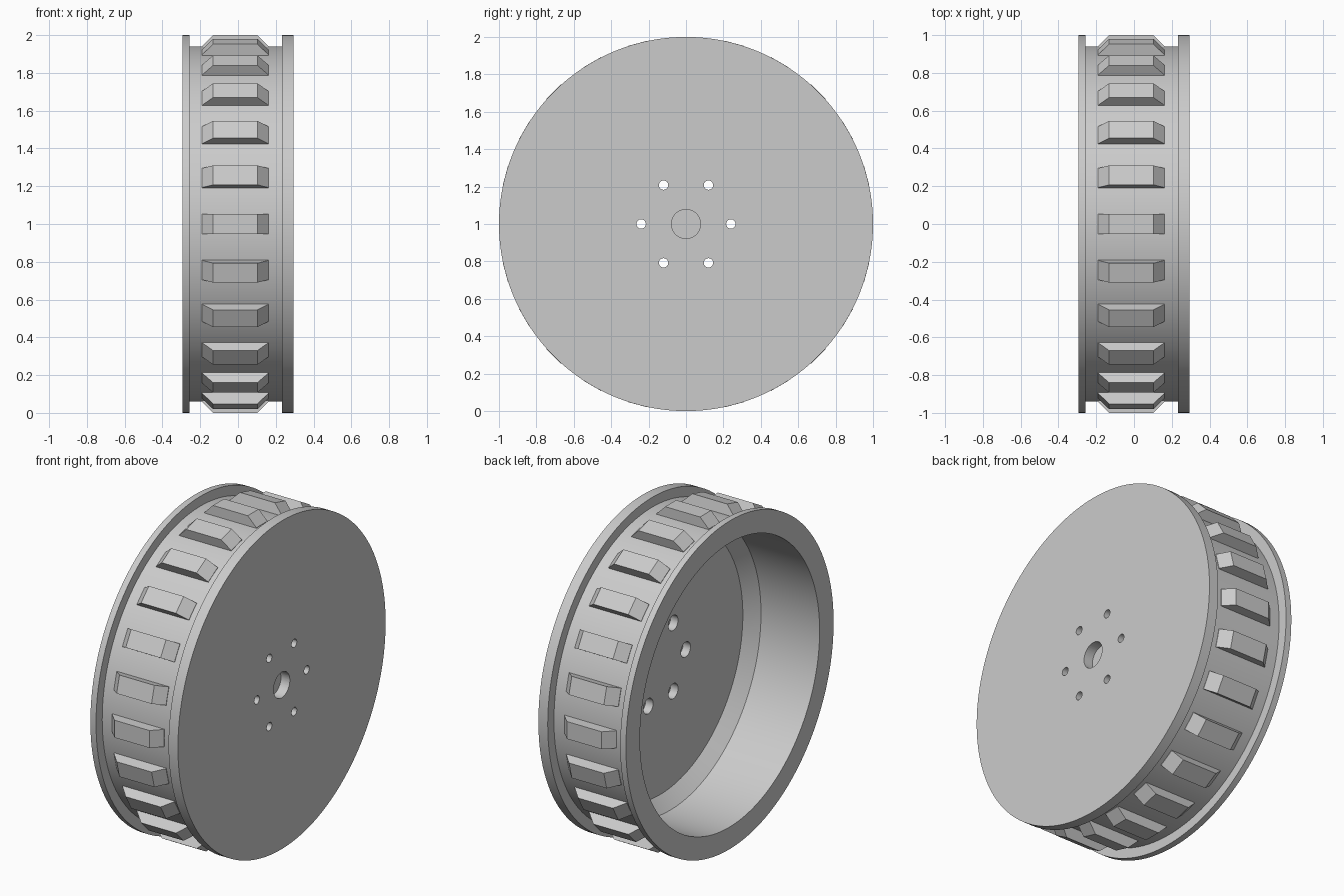
import bpy, bmesh, math
from mathutils import Matrix, Vector

cube = bpy.data.objects.get("Cube")
if cube:
    bpy.data.objects.remove(cube)

grey = bpy.data.materials.new("plain grey")
grey.use_nodes = True
colour = (0.6, 0.6, 0.6, 1)
grey.diffuse_color = colour
grey.node_tree.nodes["Principled BSDF"].inputs["Base Color"].default_value = colour

SEGMENTS = 128
TEETH = 24
HUB = Vector((0, 0, 1))
INNER_FACE, OUTER_FACE = 0.17, 0.295


def add_object(name, bm):
    bmesh.ops.recalc_face_normals(bm, faces=bm.faces)
    mesh = bpy.data.meshes.new(name)
    bm.to_mesh(mesh)
    bm.free()
    mesh.materials.append(grey)
    obj = bpy.data.objects.new(name, mesh)
    bpy.context.collection.objects.link(obj)
    return obj


def lathe(name, profile):
    """Spin (x, radius) points around the axle."""
    bm = bmesh.new()
    verts = [bm.verts.new((x, 0, r)) for x, r in profile]
    edges = [bm.edges.new(pair) for pair in zip(verts, verts[1:])]
    bmesh.ops.spin(bm, geom=verts + edges, cent=(0, 0, 0), axis=(1, 0, 0),
                   angle=math.tau, steps=SEGMENTS, use_duplicate=False)
    bmesh.ops.remove_doubles(bm, verts=bm.verts, dist=0.0001)
    bmesh.ops.translate(bm, verts=bm.verts, vec=HUB)
    return add_object(name, bm)


def add_cylinder(bm, x0, x1, radius, y=0, z=0):
    place = Matrix.Translation(HUB + Vector(((x0 + x1) / 2, y, z)))
    bmesh.ops.create_cone(bm, cap_ends=True, segments=32, radius1=radius, radius2=radius,
                          depth=x1 - x0, matrix=place @ Matrix.Rotation(math.pi / 2, 4, 'Y'))


def cut(target, name, bm):
    cutter = add_object(name, bm)
    mod = target.modifiers.new(name, 'BOOLEAN')
    mod.operation, mod.solver, mod.object = 'DIFFERENCE', 'EXACT', cutter
    bpy.context.view_layer.objects.active = target
    bpy.ops.object.modifier_apply(modifier=mod.name)
    bpy.data.objects.remove(cutter)


# Flanged drum: closed at one end, open at the other
wheel = lathe("wheel_drum", [
    (INNER_FACE, 0), (INNER_FACE, 0.79), (0.10, 0.865), (-0.295, 0.865),
    (-0.295, 1), (-0.257, 1), (-0.257, 0.94), (0.232, 0.94), (0.232, 1),
    (OUTER_FACE, 1), (OUTER_FACE, 0)])

# Bolt holes with wide recesses inside, and a blind axle hole outside
bolts, recesses = bmesh.new(), bmesh.new()
for i in range(6):
    a = math.tau * i / 6
    y, z = 0.24 * math.cos(a), 0.24 * math.sin(a)
    add_cylinder(bolts, 0, 0.4, 0.025, y, z)
    add_cylinder(recesses, 0.1, 0.22, 0.046, y, z)
add_cylinder(recesses, 0.235, 0.4, 0.078)
cut(wheel, "bolt_cutter", bolts)
cut(wheel, "recess_cutter", recesses)

bpy.ops.object.select_all(action='DESELECT')
wheel.select_set(True)
bpy.context.view_layer.objects.active = wheel
bpy.ops.object.shade_smooth_by_angle(angle=math.radians(25))

# Tread blocks with sloping ends
bm = bmesh.new()
for i in range(TEETH):
    turn = Matrix.Translation(HUB) @ Matrix.Rotation(math.tau * i / TEETH, 4, 'X')
    rings = []
    for y in (-0.053, 0.053):
        outline = [(-0.19, 0.92), (-0.19, 0.942), (-0.132, 1), (0.103, 1), (0.161, 0.942), (0.161, 0.92)]
        rings.append([bm.verts.new(turn @ Vector((x, y, r))) for x, r in outline])
        bm.faces.new(rings[-1])
    for j in range(6):
        k = (j + 1) % 6
        bm.faces.new((rings[0][j], rings[0][k], rings[1][k], rings[1][j]))
add_object("tread_blocks", bm)
